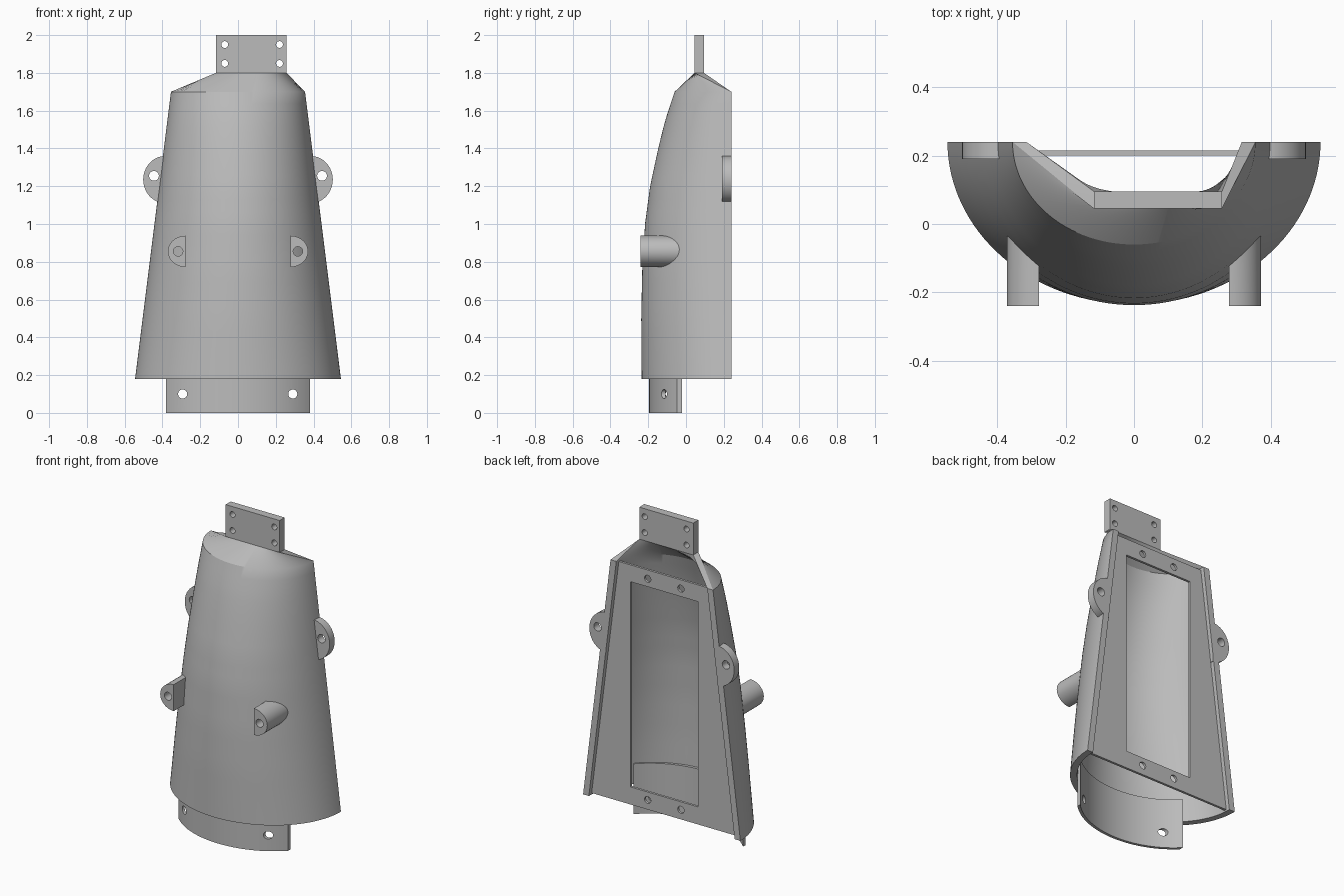
import bpy
import bmesh
from math import pi, cos, sin, sqrt, radians

cube = bpy.data.objects.get("Cube")
if cube:
    bpy.data.objects.remove(cube, do_unlink=True)

grey = bpy.data.materials.new("plain_grey")
grey.use_nodes = True
COLOUR = (0.5, 0.5, 0.5, 1)
grey.diffuse_color = COLOUR
grey.node_tree.nodes["Principled BSDF"].inputs["Base Color"].default_value = COLOUR

BACK = 0.24          # y of the open back edge
WALL = 0.04          # shell wall thickness
BOTTOM, SHOULDER, TOP = 0.18, 1.7, 1.8
DEPTHS = [(0.18, 0.475), (0.5, 0.477), (0.75, 0.472), (1.0, 0.457),
          (1.2, 0.43), (1.4, 0.387), (1.55, 0.35), (1.7, 0.30)]


def half_width(z):
    return 0.545 - 0.19 * (z - BOTTOM) / (SHOULDER - BOTTOM)


def depth(z):
    for (z0, d0), (z1, d1) in zip(DEPTHS, DEPTHS[1:]):
        if z <= z1:
            return d0 + (d1 - d0) * (z - z0) / (z1 - z0)
    return DEPTHS[-1][1]


def shell_y(x, z, inset=0.0):
    a, b = half_width(z) - inset, depth(z) - inset
    return BACK - b * sqrt(max(0, 1 - (x / a) ** 2))


def finish(name, bm):
    bmesh.ops.recalc_face_normals(bm, faces=bm.faces)
    mesh = bpy.data.meshes.new(name)
    bm.to_mesh(mesh)
    bm.free()
    mesh.materials.append(grey)
    obj = bpy.data.objects.new(name, mesh)
    bpy.context.collection.objects.link(obj)
    return obj


def strip_loft(name, rings):
    """Skin rings that each hold an outer row followed by a reversed inner row."""
    bm = bmesh.new()
    rows = [[bm.verts.new(p) for p in ring] for ring in rings]
    n = len(rows[0])
    for low, high in zip(rows, rows[1:]):
        for i in range(n):
            j = (i + 1) % n
            bm.faces.new((low[i], low[j], high[j], high[i]))
    for row in (rows[0], rows[-1]):
        for i in range(n // 2 - 1):
            bm.faces.new((row[i], row[i + 1], row[n - 2 - i], row[n - 1 - i]))
    return finish(name, bm)


def prism(name, outline, front, back):
    """Extrude an x-z outline along y; back may be a function of x and z."""
    bm = bmesh.new()
    a = [bm.verts.new((x, front, z)) for x, z in outline]
    b = [bm.verts.new((x, back(x, z) if callable(back) else back, z)) for x, z in outline]
    n = len(a)
    bm.faces.new(a)
    bm.faces.new(b[::-1])
    for i in range(n):
        j = (i + 1) % n
        bm.faces.new((a[i], b[i], b[j], a[j]))
    return finish(name, bm)


def box_outline(x0, x1, z0, z1):
    return [(x0, z0), (x1, z0), (x1, z1), (x0, z1)]


def circle(x, z, r, n=24):
    return [(x + r * cos(2 * pi * i / n), z + r * sin(2 * pi * i / n)) for i in range(n)]


def half_disc(side, x, z, rx, rz, n=20):
    arc = [-pi / 2 + pi * i / n for i in range(n + 1)]
    return [(side * (x + rx * cos(t)), z + rz * sin(t)) for t in arc]


def activate(obj):
    bpy.ops.object.select_all(action='DESELECT')
    obj.select_set(True)
    bpy.context.view_layer.objects.active = obj


def cut(obj, outlines):
    for outline in outlines:
        cutter = prism("cutter", outline, -1, 1)
        cutter.hide_render = True
        mod = obj.modifiers.new("hole", 'BOOLEAN')
        mod.operation, mod.solver, mod.object = 'DIFFERENCE', 'EXACT', cutter
        activate(obj)
        bpy.ops.object.modifier_apply(modifier=mod.name)
        bpy.data.objects.remove(cutter, do_unlink=True)


parts = []

# Tapered half-round shell, lofted at the shoulder into the mounting plate
STEPS = 64
PLATE_X0, PLATE_X1, PLATE_Y0, PLATE_Y1 = -0.117, 0.257, 0.045, 0.095


def shell_ring(z):
    ring = []
    for inset, order in ((0, range(STEPS + 1)), (WALL, range(STEPS, -1, -1))):
        a, b = half_width(z) - inset, depth(z) - inset
        ring += [(-a * cos(pi * i / STEPS), BACK - b * sin(pi * i / STEPS), z) for i in order]
    return ring


def plate_ring():
    width = PLATE_X1 - PLATE_X0
    row = [PLATE_X0 + width * i / STEPS for i in range(STEPS + 1)]
    return [(x, PLATE_Y0, TOP) for x in row] + [(x, PLATE_Y1, TOP) for x in row[::-1]]


LEVELS = 24
heights = [BOTTOM + (SHOULDER - BOTTOM) * i / LEVELS for i in range(LEVELS + 1)]
parts.append(strip_loft("shell", [shell_ring(z) for z in heights] + [plate_ring()]))

# Mounting plate on top with four holes
plate = prism("mounting_plate", box_outline(PLATE_X0, PLATE_X1, TOP, 2.0), PLATE_Y0, PLATE_Y1)
cut(plate, [circle(x, z, 0.018) for x in (-0.07, 0.22) for z in (1.85, 1.95)])
parts.append(plate)

# Curved collar hugging the inside of the shell's lower edge
xs = [0.38 * (2 * i / 48 - 1) for i in range(49)]
collar_row = ([(x, shell_y(x, BOTTOM, WALL)) for x in xs]
              + [(x, shell_y(x, BOTTOM, WALL + 0.018)) for x in xs[::-1]])
collar = strip_loft("collar", [[(x, y, z) for x, y in collar_row] for z in (0, 0.315)])
cut(collar, [circle(x, 0.1, 0.024) for x in (-0.293, 0.29)])
parts.append(collar)

# Recessed back frame with a rectangular opening and screw holes
LOW, HIGH = 0.19, 1.69
w0, w1 = half_width(LOW) - 0.03, half_width(HIGH) - 0.03
frame = prism("back_frame", [(-w0, LOW), (w0, LOW), (w1, HIGH), (-w1, HIGH)], 0.2, 0.215)
cut(frame, [box_outline(-0.235, 0.235, 0.3, 1.585)]
    + [circle(x, z, 0.022) for x in (-0.115, 0.115) for z in (0.25, 1.635)])
parts.append(frame)

# Mirrored side ears and front pegs
for side, label in ((1, "left"), (-1, "right")):
    ear = prism(label + "_ear", half_disc(side, 0.385, 1.235, 0.117, 0.125), 0.19, BACK)
    cut(ear, [circle(side * 0.445, 1.255, 0.026)])
    parts.append(ear)

    peg = prism(label + "_peg", half_disc(side, 0.278, 0.855, 0.093, 0.083), -0.24,
                lambda x, z: shell_y(x, z, 0.015))
    cut(peg, [circle(side * 0.317, 0.855, 0.025)])
    parts.append(peg)

# Smooth curved walls while keeping the edges crisp
for part in parts:
    activate(part)
    bpy.ops.object.shade_smooth_by_angle(angle=radians(25))
